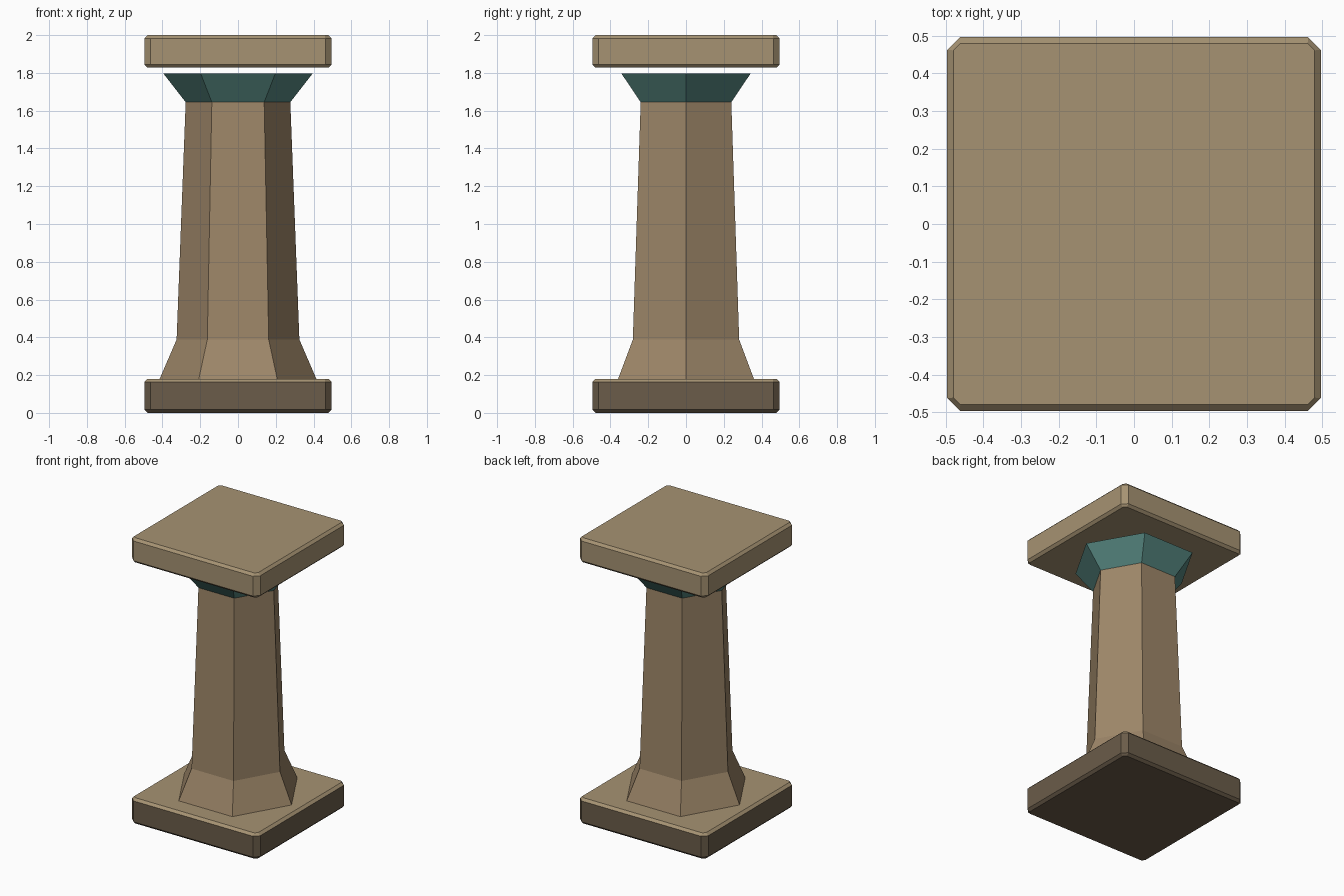
import bpy, math

if "Cube" in bpy.data.objects:
    bpy.data.objects.remove(bpy.data.objects["Cube"])


def material(name, rgb):
    m = bpy.data.materials.new(name)
    m.diffuse_color = (*rgb, 1)
    m.use_nodes = True
    m.node_tree.nodes["Principled BSDF"].inputs["Base Color"].default_value = m.diffuse_color
    return m


SLAB = material("pale_stone", (0.38, 0.29, 0.17))
DARK = material("dark_stone", (0.145, 0.107, 0.067))
SHAFT = material("shaft_stone", (0.34, 0.24, 0.14))
TEAL = material("teal", (0.09, 0.235, 0.21))


def hexagon(r, z):
    return [(r * math.cos(i * math.pi / 3), r * math.sin(i * math.pi / 3), z) for i in range(6)]


def cut_square(h, cut, z):
    """Square outline with cut corners, counter-clockwise."""
    pts, c = [], h - cut
    for k in range(4):
        for x, y in ((h, -c), (h, c)):
            for _ in range(k):
                x, y = -y, x
            pts.append((x, y, z))
    return pts


def loft(name, rings, mats, bands):
    """Skin the rings from bottom to top; bands = material slots for bottom, sides..., top."""
    n, last = len(rings[0]), len(rings) - 1
    verts = [p for ring in rings for p in ring]
    faces, slots = [tuple(reversed(range(n)))], [bands[0]]
    for k in range(last):
        for i in range(n):
            j = (i + 1) % n
            faces.append((k * n + i, k * n + j, (k + 1) * n + j, (k + 1) * n + i))
            slots.append(bands[k + 1])
    faces.append(tuple(range(last * n, last * n + n)))
    slots.append(bands[-1])
    mesh = bpy.data.meshes.new(name)
    mesh.from_pydata(verts, [], faces)
    for m in mats:
        mesh.materials.append(m)
    for poly, s in zip(mesh.polygons, slots):
        poly.material_index = s
    ob = bpy.data.objects.new(name, mesh)
    bpy.context.collection.objects.link(ob)
    return ob


def slab(name, z0, z1, mats, bands):
    b = 0.017
    loft(name, [cut_square(0.479, 0.018, z0), cut_square(0.496, 0.034, z0 + b),
                cut_square(0.496, 0.034, z1 - b), cut_square(0.479, 0.018, z1)], mats, bands)


# Square slabs: the base has dark sides and a pale top
slab("base_slab", 0.0, 0.18, [SLAB, DARK], [1, 1, 1, 0, 0])
slab("top_slab", 1.828, 2.0, [SLAB], [0] * 5)

# Six-sided tapered shaft with a flared foot
loft("shaft", [hexagon(0.415, 0.18), hexagon(0.325, 0.388), hexagon(0.277, 1.645)],
     [SHAFT], [0] * 4)

# Flared collar, just short of the top slab
loft("collar", [hexagon(0.277, 1.645), hexagon(0.396, 1.798)], [TEAL], [0] * 3)
